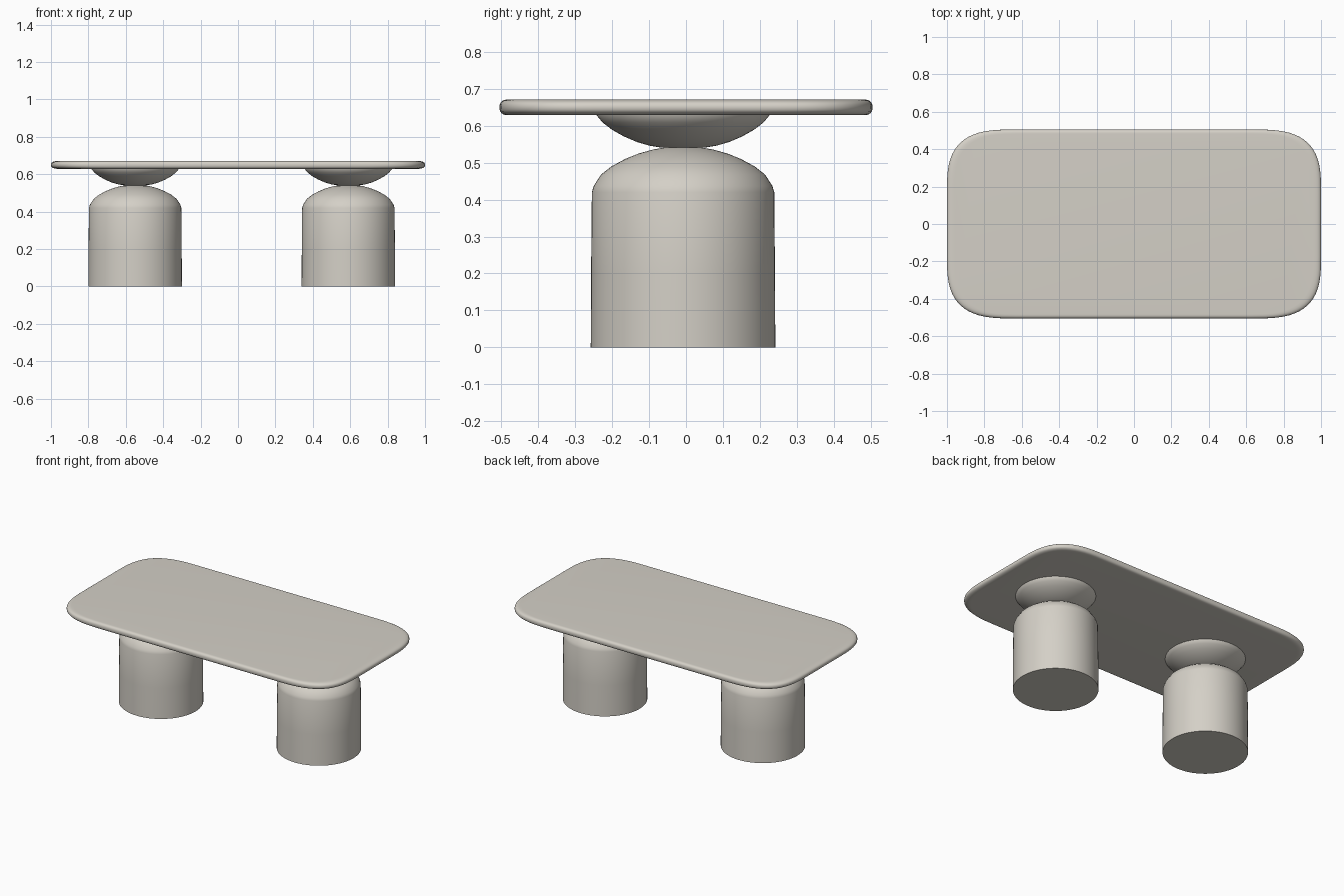
import bpy
import math

if "Cube" in bpy.data.objects:
    bpy.data.objects.remove(bpy.data.objects["Cube"])

stone = bpy.data.materials.new("warm grey")
stone.diffuse_color = (0.66, 0.63, 0.57, 1)
stone.use_nodes = True
stone.node_tree.nodes["Principled BSDF"].inputs["Base Color"].default_value = stone.diffuse_color


def add_mesh(name, rings, angle):
    """Loft stacked rings of equal length and cap both ends."""
    n = len(rings[0])
    verts = [v for ring in rings for v in ring]
    faces = [(k * n + i, k * n + (i + 1) % n, (k + 1) * n + (i + 1) % n, (k + 1) * n + i)
             for k in range(len(rings) - 1) for i in range(n)]
    faces.append(tuple(reversed(range(n))))
    faces.append(tuple(range((len(rings) - 1) * n, len(rings) * n)))
    mesh = bpy.data.meshes.new(name)
    mesh.from_pydata(verts, [], faces)
    mesh.materials.append(stone)
    obj = bpy.data.objects.new(name, mesh)
    bpy.context.collection.objects.link(obj)
    bpy.ops.object.select_all(action="DESELECT")
    obj.select_set(True)
    bpy.context.view_layer.objects.active = obj
    bpy.ops.object.shade_smooth_by_angle(angle=math.radians(angle))
    return obj


def lathe(name, profile, cx, cy, sides=64):
    turn = [2 * math.pi * i / sides for i in range(sides)]
    rings = [[(cx + r * math.cos(a), cy + r * math.sin(a), z) for a in turn] for r, z in profile]
    return add_mesh(name, rings, 40)


# Tabletop outline: straight sides joined by soft, squarish corners
HX, HY, CX, CY, POWER, STEPS = 1.0, 0.505, 0.36, 0.33, 3.0, 16
outline = []
for q in range(4):
    sx, sy = ((1, 1), (-1, 1), (-1, -1), (1, -1))[q]
    corner = []
    for i in range(STEPS + 1):
        a = math.pi / 2 * i / STEPS
        corner.append((sx * (HX - CX + CX * max(math.cos(a), 0) ** (2 / POWER)),
                       sy * (HY - CY + CY * max(math.sin(a), 0) ** (2 / POWER))))
    outline += corner if q % 2 == 0 else corner[::-1]

# Tabletop slab with a rounded rim
rings = []
Z_MID, HALF = 0.65, 0.021
for i in range(13):
    a = math.pi * (i / 12 - 0.5)
    inset = 1 - max(math.cos(a), 0) ** 0.8
    z = Z_MID + HALF * math.copysign(abs(math.sin(a)) ** 0.8, math.sin(a))
    rings.append([(x * (1 - 0.04 * inset), y * (1 - 0.045 * inset), z) for x, y in outline])
add_mesh("tabletop", rings, 50)

# Two domed pedestals, each with a shallow bowl carrying the top
pedestal = [(0.25, 0), (0.249, 0.2), (0.247, 0.42), (0.242, 0.437), (0.222, 0.468), (0.194, 0.49),
            (0.157, 0.51), (0.12, 0.525), (0.08, 0.536), (0.05, 0.541), (0.01, 0.542)]
bowl = [(0.01, 0.539), (0.06, 0.541), (0.09, 0.546), (0.125, 0.556), (0.16, 0.571),
        (0.192, 0.589), (0.218, 0.609), (0.237, 0.632), (0.237, 0.64)]
for side, x in (("left", -0.55), ("right", 0.59)):
    lathe(side + "_pedestal", pedestal, x, -0.008)
    lathe(side + "_bowl", bowl, x, -0.008)
